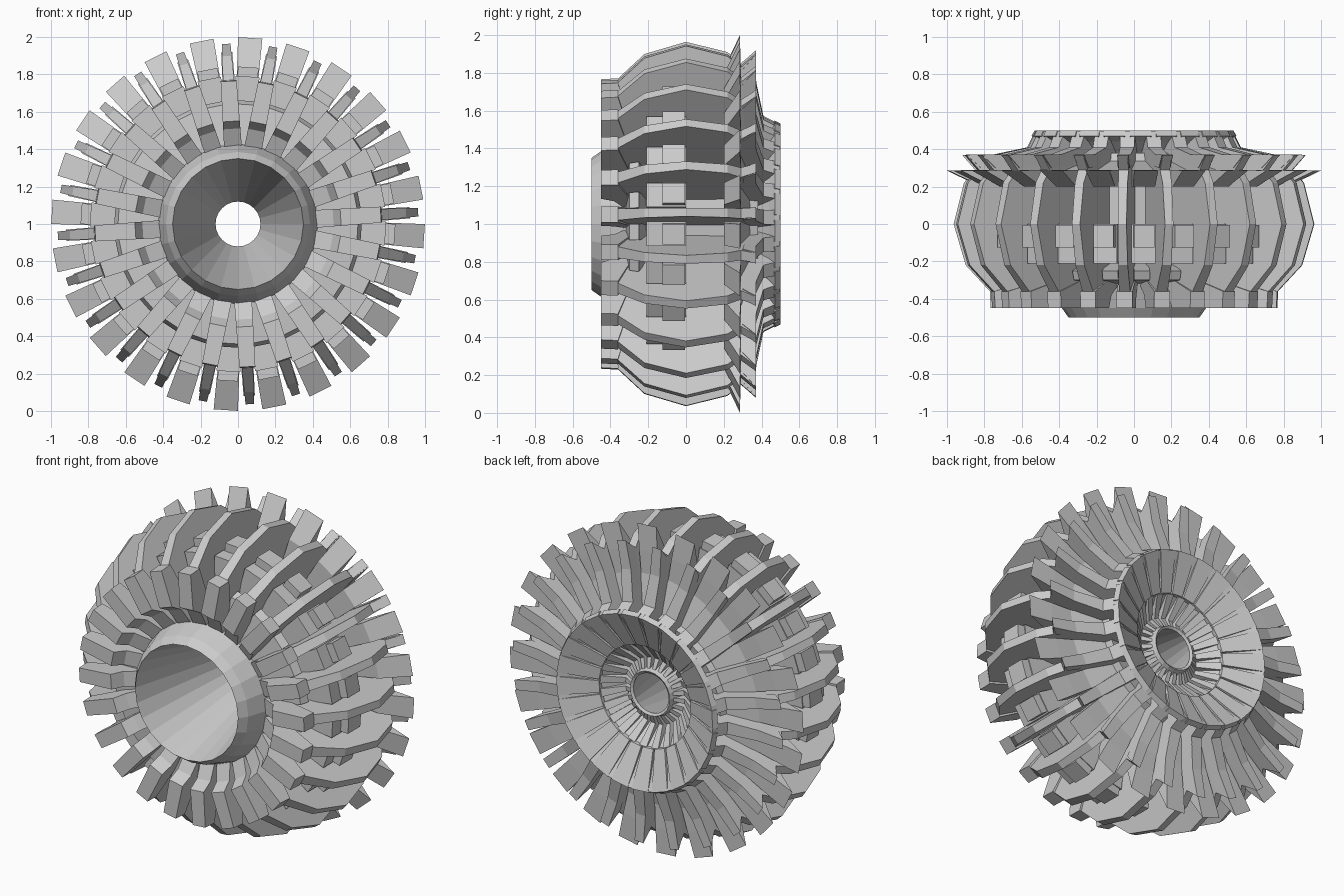
import bpy, bmesh
from math import sin, cos, tau, radians

if "Cube" in bpy.data.objects:
    bpy.data.objects.remove(bpy.data.objects["Cube"])

N = 24

def finish(name, bm):
    bmesh.ops.recalc_face_normals(bm, faces=bm.faces)
    me = bpy.data.meshes.new(name)
    bm.to_mesh(me)
    bm.free()
    ob = bpy.data.objects.new(name, me)
    bpy.context.collection.objects.link(ob)
    return ob

def radial(name, profile, width, offset):
    """Ring of N slabs: profile of (radius, y), thickness width(radius)."""
    bm = bmesh.new()
    for k in range(N):
        a = radians(offset) + tau * k / N
        s, c = sin(a), cos(a)
        sides = []
        for sg in (-.5, .5):
            sides.append([bm.verts.new((r * s + sg * width(r) * c, y,
                                        1 + r * c - sg * width(r) * s))
                          for r, y in profile])
        p, q = sides
        bm.faces.new(p)
        bm.faces.new(q[::-1])
        n = len(profile)
        for i in range(n):
            j = (i + 1) % n
            bm.faces.new((p[i], q[i], q[j], p[j]))
    return finish(name, bm)

def lathe(name, profile, offset=0):
    """Closed (radius, y) profile turned around the wheel axis."""
    bm = bmesh.new()
    rings = []
    for k in range(N):
        a = radians(offset) + tau * k / N
        rings.append([bm.verts.new((r * sin(a), y, 1 + r * cos(a))) for r, y in profile])
    n = len(profile)
    for k in range(N):
        p, q = rings[k], rings[(k + 1) % N]
        for i in range(n):
            j = (i + 1) % n
            bm.faces.new((p[i], p[j], q[j], q[i]))
    return finish(name, bm)

def taper(r0, w0, r1, w1):
    return lambda r: w0 + (w1 - w0) * (r - r0) / (r1 - r0)

FIN, WIDE = -3.75, 3.75

# front dish, its outside sloping back into the recess behind the rim
lathe("front_dish", [(.35, -.5), (.12, .34), (.135, .35), (.34, -.28), (.44, -.28), (.385, -.45)])

# inner drum between the fins
lathe("inner_drum", [(.42, -.28), (.52, -.26), (.53, .28), (.50, .38), (.33, .34), (.36, -.26)])

# tall arched fins reaching the rear rim
radial("arched_fin", [(.40, -.30), (.50, -.36), (.55, -.44), (.76, -.44), (.77, -.36), (.90, -.22),
                      (.965, 0), (.91, .22), (.85, .29), (.92, .37), (.75, .37), (.57, .41),
                      (.54, .47), (.53, .498), (.40, .42)],
       taper(.4, .09, .97, .045), FIN)

# front lugs
radial("front_lug", [(.41, -.33), (.51, -.38), (.55, -.45), (.765, -.45), (.77, -.36), (.50, -.28)],
       taper(.41, .095, .77, .085), FIN)

# rear lugs behind the fins
radial("rear_lug", [(.55, .32), (.84, .30), (.92, .37), (.75, .372), (.57, .41)],
       taper(.55, .075, .92, .06), FIN)

# flared wide blades
radial("flared_blade", [(.50, .20), (.82, .20), (.997, .285), (.84, .29), (.70, .29), (.50, .34)],
       taper(.5, .10, 1.0, .13), WIDE)

# stepped blocks between the fins
radial("upper_block", [(.50, -.125), (.84, -.125), (.84, -.005), (.50, -.005)], lambda r: .11, WIDE)
radial("lower_block", [(.48, -.21), (.79, -.21), (.79, .0), (.48, .0)], taper(.48, .08, .8, .13), WIDE)

# front panels filling the gaps between front lugs
radial("front_gap_panel", [(.41, -.32), (.64, -.30), (.66, -.25), (.48, -.20)],
       taper(.41, .08, .66, .085), WIDE)

# sloped panels of the rear recess
radial("rear_panel", [(.31, .40), (.53, .50), (.545, .47), (.50, .44), (.42, .37), (.31, .36)],
       taper(.31, .072, .54, .115), WIDE)

# thin vanes around the hub at the back
radial("hub_vane", [(.13, .33), (.20, .30), (.31, .39), (.40, .38), (.38, -.28), (.33, -.28)],
       taper(.13, .018, .38, .06), FIN)
lathe("recess_wall", [(.22, .27), (.32, .385), (.50, .475), (.50, .44), (.36, .34), (.24, .24)], FIN)
